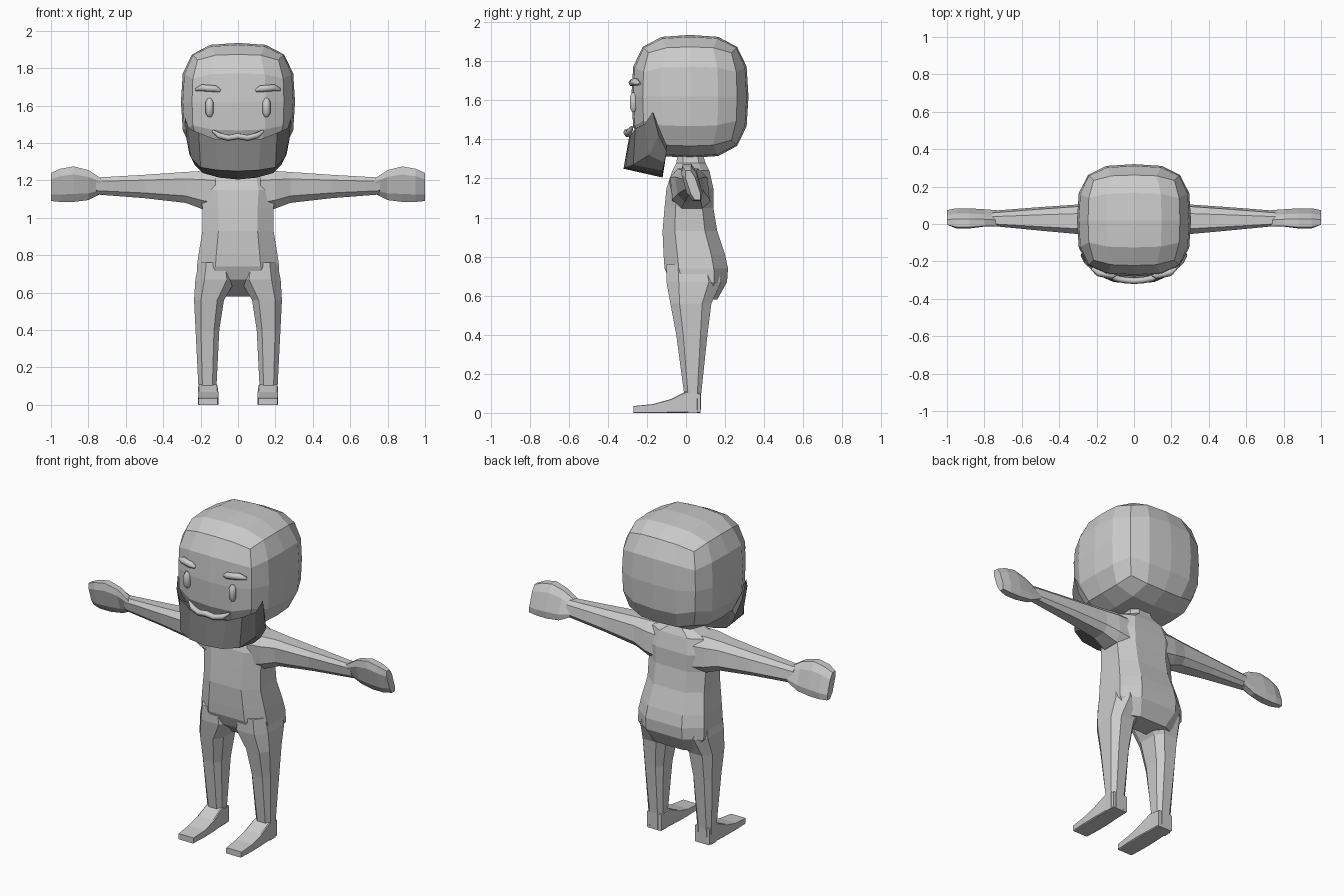
import bpy
import bmesh
from mathutils import Vector

default_cube = bpy.data.objects.get("Cube")
if default_cube:
    bpy.data.objects.remove(default_cube, do_unlink=True)


def make_material(name, level):
    material = bpy.data.materials.new(name)
    material.use_nodes = True
    colour = (level, level, level, 1)
    material.diffuse_color = colour
    material.node_tree.nodes["Principled BSDF"].inputs["Base Color"].default_value = colour
    return material


light_grey = make_material("light grey", 0.6)
dark_grey = make_material("dark grey", 0.2)


def finish(name, bm, material=light_grey):
    """Turn a bmesh into a flat shaded object."""
    bmesh.ops.recalc_face_normals(bm, faces=bm.faces)
    mesh = bpy.data.meshes.new(name)
    bm.to_mesh(mesh)
    bm.free()
    mesh.materials.append(material)
    part = bpy.data.objects.new(name, mesh)
    bpy.context.collection.objects.link(part)
    return part


def skin(name, loops, material=light_grey):
    """Bridge a row of equal closed loops and cap both ends."""
    bm = bmesh.new()
    rows = [[bm.verts.new(point) for point in loop] for loop in loops]
    count = len(rows[0])
    for row, following in zip(rows, rows[1:]):
        for i in range(count):
            j = (i + 1) % count
            bm.faces.new((row[i], row[j], following[j], following[i]))
    bm.faces.new(rows[0])
    bm.faces.new(rows[-1])
    return finish(name, bm, material)


def loft(name, axis, sections, side=1, corner=0.55, lean=0):
    """Sections are (station, low a, high a, low b, high b) chamfered boxes."""
    outline = [(1, -corner), (1, corner), (corner, 1), (-corner, 1),
               (-1, corner), (-1, -corner), (-corner, -1), (corner, -1)]
    loops = []
    for station, a_low, a_high, b_low, b_high in sections:
        loop = []
        for u, v in outline:
            a = (a_low + a_high + u * (a_high - a_low)) / 2 - lean * v
            b = (b_low + b_high + v * (b_high - b_low)) / 2
            point = {"x": (station, a, b), "y": (a, station, b), "z": (a, b, station)}[axis]
            loop.append((point[0] * side, point[1], point[2]))
        loops.append(loop)
    return skin(name, loops)


def tube(name, path, thickness, side=1):
    """Rounded strand that thins at both ends."""
    curve = bpy.data.curves.new(name, "CURVE")
    curve.dimensions = "3D"
    curve.bevel_depth = thickness
    curve.bevel_resolution = 1
    curve.use_fill_caps = True
    spline = curve.splines.new("POLY")
    spline.points.add(len(path) - 1)
    for point, (x, y, z) in zip(spline.points, path):
        point.co = (x * side, y, z, 1)
    spline.points[0].radius = spline.points[-1].radius = 0.4
    holder = bpy.data.objects.new(name + " guide", curve)
    bpy.context.collection.objects.link(holder)
    bpy.context.view_layer.update()
    evaluated = holder.evaluated_get(bpy.context.evaluated_depsgraph_get())
    bm = bmesh.new()
    bm.from_mesh(evaluated.to_mesh())
    bpy.data.objects.remove(holder, do_unlink=True)
    return finish(name, bm)


# Head: gridded cube inflated into a rounded block
def inflate(point, power=3.2):
    return point / sum(abs(c) ** power for c in point) ** (1 / power)


head = bmesh.new()
bmesh.ops.create_cube(head, size=2)
bmesh.ops.subdivide_edges(head, edges=head.edges[:], cuts=3, use_grid_fill=True)
for vert in head.verts:
    rounded = inflate(vert.co)
    vert.co = Vector((0.305 * rounded.x, 0.02 + 0.3 * rounded.y, 1.62 + 0.315 * rounded.z))
finish("head", head)

# Torso: neck, shoulders, waist, hips and seat
torso_profile = [
    # height, half width, front, back
    (1.34, 0.07, -0.04, 0.08),
    (1.28, 0.08, -0.05, 0.1),
    (1.24, 0.17, -0.07, 0.12),
    (1.15, 0.2, -0.1, 0.14),
    (1.05, 0.19, -0.11, 0.14),
    (0.93, 0.19, -0.12, 0.16),
    (0.81, 0.21, -0.115, 0.2),
    (0.74, 0.22, -0.11, 0.215),
    (0.67, 0.22, -0.08, 0.21),
    (0.58, 0.16, 0.03, 0.16),
]
loft("torso", "z", [(z, -w, w, front, back) for z, w, front, back in torso_profile])

for side, label in ((1, "left"), (-1, "right")):
    # Leg
    loft(label + " leg", "z", [
        (0.76, 0.03, 0.21, -0.1, 0.16),
        (0.67, 0.01, 0.228, -0.1, 0.18),
        (0.56, 0.075, 0.235, -0.08, 0.13),
        (0.4, 0.1, 0.227, -0.05, 0.11),
        (0.1, 0.115, 0.212, -0.01, 0.078),
        (0, 0.115, 0.212, -0.01, 0.075),
    ], side)

    # Foot
    loft(label + " foot", "y", [
        (0.075, 0.112, 0.21, 0, 0.1),
        (0, 0.11, 0.212, 0, 0.11),
        (-0.08, 0.105, 0.215, 0, 0.07),
        (-0.17, 0.105, 0.215, 0, 0.045),
        (-0.27, 0.11, 0.21, 0, 0.035),
    ], side, corner=0.9)

    # Arm
    loft(label + " arm", "x", [
        (0.12, -0.08, 0.12, 1.03, 1.25),
        (0.2, -0.075, 0.115, 1.05, 1.25),
        (0.28, -0.05, 0.1, 1.08, 1.245),
        (0.5, -0.03, 0.085, 1.105, 1.23),
        (0.76, -0.005, 0.065, 1.125, 1.215),
    ], side, lean=0.01)

    # Fist, leaning backwards towards its lower edge
    loft(label + " hand", "x", [
        (0.73, 0, 0.06, 1.13, 1.21),
        (0.8, 0, 0.065, 1.095, 1.255),
        (0.88, -0.01, 0.07, 1.085, 1.275),
        (0.95, -0.01, 0.07, 1.085, 1.262),
        (1, 0.01, 0.06, 1.09, 1.24),
    ], side, lean=0.025)

    # Eye and eyebrow
    tube(label + " eye", [(0.152, -0.268, z) for z in (1.54, 1.56, 1.62, 1.64)], 0.022, side)
    tube(label + " eyebrow", [
        (0.095, -0.27, 1.68), (0.12, -0.275, 1.69),
        (0.19, -0.26, 1.695), (0.225, -0.238, 1.685),
    ], 0.02, side)

# Moustache: one drooping strand with upturned tips
half_strand = [(0.135, -0.275, 1.465), (0.1, -0.29, 1.44), (0.05, -0.3, 1.428)]
tube("moustache",
     [(-x, y, z) for x, y, z in half_strand] + [(0, -0.304, 1.437)] + half_strand[::-1],
     0.017)

# Beard: each rib is top edge, chin edge, underside and inner edge
half_beard = [
    [(0.285, -0.17, 1.54), (0.275, -0.14, 1.42), (0.26, -0.1, 1.34), (0.24, -0.1, 1.37)],
    [(0.265, -0.21, 1.48), (0.25, -0.19, 1.32), (0.23, -0.11, 1.28), (0.21, -0.1, 1.35)],
    [(0.21, -0.26, 1.455), (0.2, -0.27, 1.27), (0.19, -0.12, 1.24), (0.18, -0.1, 1.34)],
    [(0.12, -0.285, 1.42), (0.11, -0.31, 1.255), (0.1, -0.12, 1.215), (0.1, -0.1, 1.33)],
]
chin = [(0, -0.29, 1.42), (0, -0.32, 1.25), (0, -0.12, 1.205), (0, -0.1, 1.33)]
mirrored = [[(-x, y, z) for x, y, z in rib] for rib in half_beard]
skin("beard", half_beard + [chin] + mirrored[::-1], dark_grey)
